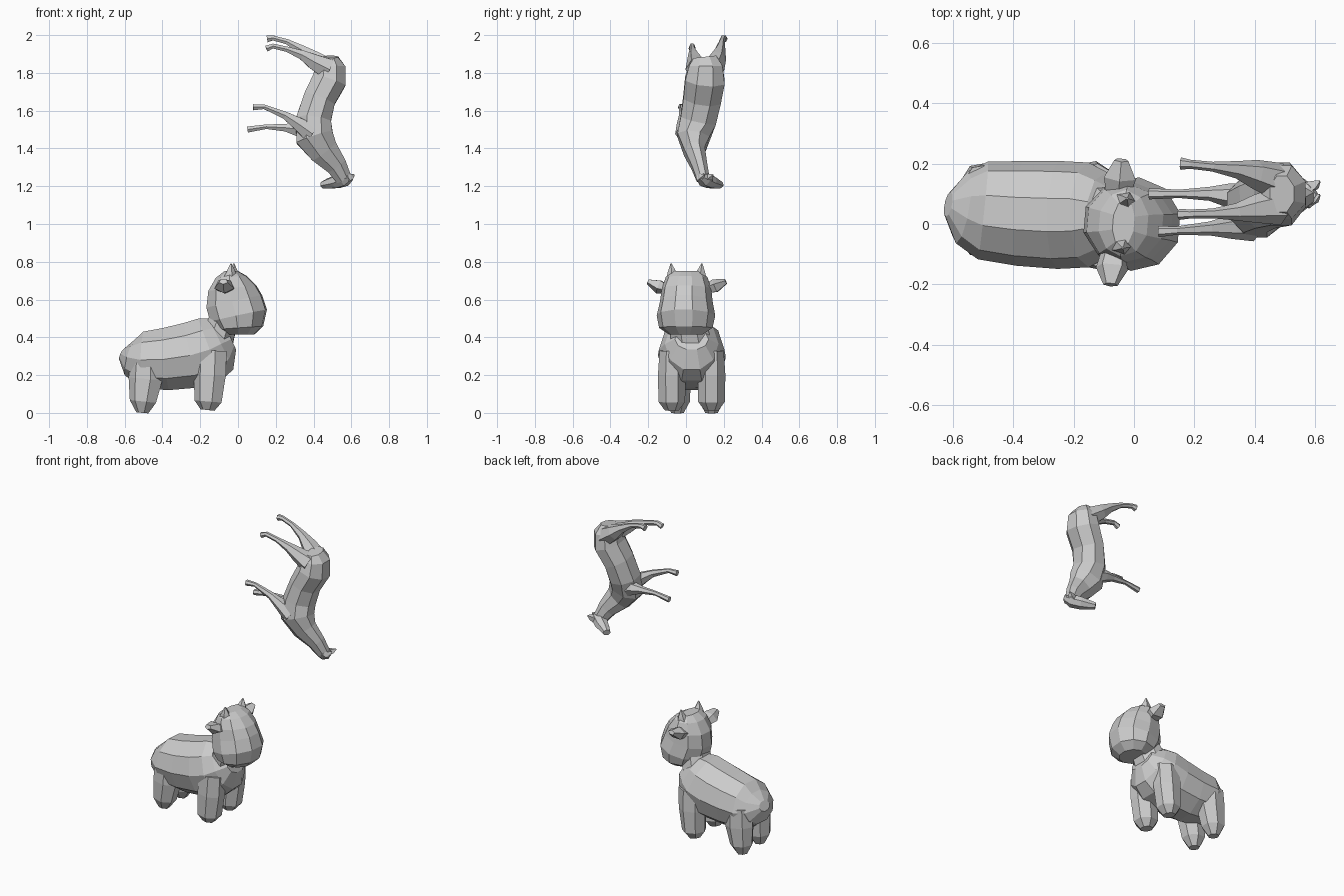
import bpy, bmesh, math
from mathutils import Vector


def loft(name, sections, n=8, side=(0, 1, 0), yaw=0.0):
    """Skin flat-sided rings; section = (x, y, z, half size across, half size along 'side')."""
    bm = bmesh.new()
    pts = [Vector(s[:3]) for s in sections]
    k = 1 / math.cos(math.pi / n)
    rings = []
    for i, s in enumerate(sections):
        t = (pts[min(i + 1, len(pts) - 1)] - pts[max(i - 1, 0)]).normalized()
        v = Vector(side)
        v = (v - t * v.dot(t)).normalized()
        u = t.cross(v)
        ring = []
        for j in range(n):
            a = 2 * math.pi * (j + 0.5) / n
            ring.append(bm.verts.new(pts[i] + u * (s[3] * k * math.cos(a)) + v * (s[4] * k * math.sin(a))))
        rings.append(ring)
    for r0, r1 in zip(rings, rings[1:]):
        for j in range(n):
            bm.faces.new((r0[j], r0[(j + 1) % n], r1[(j + 1) % n], r1[j]))
    bm.faces.new(rings[0])
    bm.faces.new(rings[-1])
    bmesh.ops.recalc_face_normals(bm, faces=bm.faces)
    me = bpy.data.meshes.new(name)
    bm.to_mesh(me)
    bm.free()
    ob = bpy.data.objects.new(name, me)
    ob.rotation_euler.z = yaw
    bpy.context.collection.objects.link(ob)
    return ob


# Cow trunk, rump to chest
loft("cow_body", [
    (-0.615, 0.065, 0.31, 0.03, 0.04),
    (-0.57, 0.055, 0.29, 0.095, 0.115),
    (-0.50, 0.045, 0.28, 0.15, 0.155),
    (-0.38, 0.035, 0.285, 0.165, 0.165),
    (-0.25, 0.03, 0.305, 0.175, 0.17),
    (-0.15, 0.03, 0.335, 0.175, 0.165),
    (-0.09, 0.03, 0.365, 0.15, 0.135),
    (-0.035, 0.03, 0.39, 0.06, 0.085)], n=10)

# Cow neck
loft("cow_neck", [
    (-0.12, 0.03, 0.36, 0.09, 0.11),
    (-0.09, 0.015, 0.45, 0.08, 0.10),
    (-0.06, 0.0, 0.53, 0.08, 0.09)])

# Cow legs
for sgn, lab in ((-1, "left"), (1, "right")):
    yf, yh = 0.03 + sgn * 0.105, 0.045 + sgn * 0.09
    loft("cow_front_leg_" + lab, [
        (-0.14, yf, 0.33, 0.08, 0.06),
        (-0.145, yf, 0.2, 0.08, 0.068),
        (-0.155, yf, 0.06, 0.068, 0.065),
        (-0.16, yf, 0.015, 0.035, 0.035)], n=7)
    loft("cow_hind_leg_" + lab, [
        (-0.48, yh, 0.3, 0.08, 0.06),
        (-0.485, yh, 0.18, 0.085, 0.066),
        (-0.50, yh, 0.06, 0.066, 0.06),
        (-0.505, yh, 0.0, 0.03, 0.03)], n=7)

# Cow head, turned slightly
YAW = math.radians(-5)
loft("cow_head", [
    (0.01, 0, 0.415, 0.075, 0.085),
    (0.01, 0, 0.45, 0.12, 0.135),
    (0.003, 0, 0.515, 0.15, 0.148),
    (-0.02, 0, 0.59, 0.148, 0.133),
    (-0.03, 0, 0.66, 0.125, 0.125),
    (-0.035, 0, 0.72, 0.08, 0.105),
    (-0.035, 0, 0.75, 0.035, 0.075)], n=10, yaw=YAW)
for sgn, lab in ((-1, "left"), (1, "right")):
    loft("cow_horn_" + lab, [
        (-0.035, sgn * 0.07, 0.715, 0.035, 0.032),
        (-0.032, sgn * 0.078, 0.75, 0.02, 0.018),
        (-0.03, sgn * 0.082, 0.79, 0.003, 0.003)], n=5, yaw=YAW)
    loft("cow_ear_" + lab, [
        (-0.06, sgn * 0.10, 0.655, 0.02, 0.035),
        (-0.06, sgn * 0.15, 0.67, 0.032, 0.045),
        (-0.06, sgn * 0.207, 0.695, 0.012, 0.02)], n=5, side=(1, 0, 0), yaw=YAW)

# Horse trunk and neck, rump at the top
loft("horse_body", [
    (0.49, 0.10, 1.885, 0.04, 0.06),
    (0.49, 0.105, 1.84, 0.078, 0.088),
    (0.483, 0.10, 1.76, 0.09, 0.105),
    (0.43, 0.085, 1.66, 0.085, 0.10),
    (0.40, 0.065, 1.55, 0.092, 0.095),
    (0.405, 0.04, 1.46, 0.10, 0.085),
    (0.455, 0.045, 1.385, 0.078, 0.055),
    (0.52, 0.07, 1.31, 0.056, 0.042),
    (0.56, 0.09, 1.24, 0.042, 0.034)])

# Horse head and ears
loft("horse_head", [
    (0.595, 0.075, 1.25, 0.02, 0.025),
    (0.565, 0.095, 1.238, 0.036, 0.04),
    (0.52, 0.13, 1.223, 0.034, 0.038),
    (0.475, 0.16, 1.213, 0.025, 0.028),
    (0.45, 0.18, 1.207, 0.018, 0.022)], n=7, side=(0.58, 0.81, 0))
for y in (0.075, 0.12):
    loft("horse_ear", [
        (0.575, y, 1.24, 0.018, 0.018),
        (0.60, y + 0.01, 1.25, 0.013, 0.014),
        (0.615, y + 0.022, 1.26, 0.003, 0.003)], n=4)

# Horse legs: hip or shoulder to hoof, as (x, y, z, radius)
LEGS = {
    "horse_hind_leg_right": [(0.48, 0.14, 1.82, 0.055), (0.40, 0.165, 1.875, 0.042), (0.34, 0.18, 1.92, 0.025),
                             (0.26, 0.19, 1.965, 0.014), (0.185, 0.198, 1.985, 0.013), (0.155, 0.2, 1.98, 0.018)],
    "horse_hind_leg_left": [(0.48, 0.06, 1.82, 0.055), (0.40, 0.05, 1.86, 0.04), (0.34, 0.04, 1.895, 0.025),
                            (0.26, 0.035, 1.925, 0.014), (0.185, 0.033, 1.942, 0.013), (0.15, 0.032, 1.928, 0.016)],
    "horse_front_leg_left": [(0.39, 0.0, 1.48, 0.05), (0.32, -0.01, 1.53, 0.034), (0.25, -0.015, 1.575, 0.02),
                             (0.14, -0.022, 1.62, 0.012), (0.08, -0.025, 1.618, 0.016)],
    "horse_front_leg_right": [(0.39, 0.08, 1.48, 0.05), (0.31, 0.095, 1.502, 0.034), (0.25, 0.1, 1.51, 0.02),
                              (0.15, 0.1, 1.515, 0.012), (0.05, 0.1, 1.5, 0.016)],
}
for name, path in LEGS.items():
    loft(name, [(x, y, z, r, r) for x, y, z, r in path], n=6)
